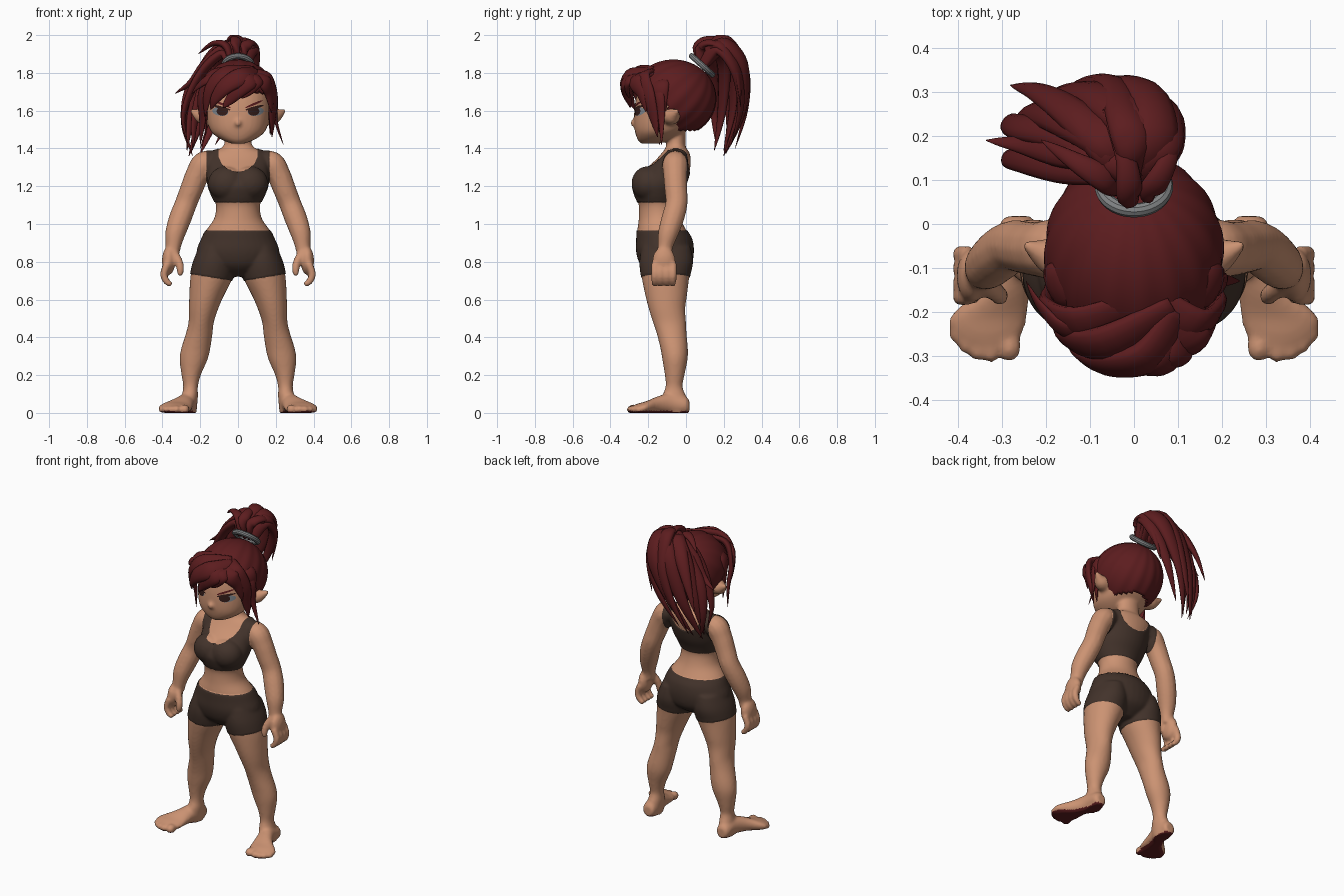
import bpy, bmesh, math
from mathutils import Vector, Matrix
from mathutils.bvhtree import BVHTree

if "Cube" in bpy.data.objects:
    bpy.data.objects.remove(bpy.data.objects["Cube"])


def material(name, rgb):
    m = bpy.data.materials.new(name)
    m.diffuse_color = (*rgb, 1)
    m.use_nodes = True
    m.node_tree.nodes["Principled BSDF"].inputs["Base Color"].default_value = m.diffuse_color
    return m


SKIN = material("skin", (0.60, 0.29, 0.17))
HAIR = material("dark_red_hair", (0.108, 0.012, 0.0135))
CLOTH = material("brown_cloth", (0.056, 0.033, 0.024))
GREY = material("grey_band", (0.22, 0.23, 0.235))
EYE = material("eye_grey", (0.22, 0.25, 0.28))
DARK = material("dark_brown", (0.035, 0.012, 0.01))


def finish(name, bm, mats):
    bmesh.ops.recalc_face_normals(bm, faces=bm.faces)
    me = bpy.data.meshes.new(name)
    bm.to_mesh(me)
    me.polygons.foreach_set("use_smooth", [True] * len(me.polygons))
    ob = bpy.data.objects.new(name, me)
    bpy.context.collection.objects.link(ob)
    for m in mats:
        me.materials.append(m)
    return ob


def spline(rows, steps):
    """Catmull-Rom interpolation of tuples."""
    out = []
    for i in range(len(rows) - 1):
        p = [rows[max(i - 1, 0)], rows[i], rows[i + 1], rows[min(i + 2, len(rows) - 1)]]
        for k in range(steps):
            t = k / steps
            out.append([0.5 * (2 * b + (c - a) * t + (2 * a - 5 * b + 4 * c - d) * t * t
                               + (3 * b - a - 3 * c + d) * t ** 3) for a, b, c, d in zip(*p)])
    return out + [list(rows[-1])]


def loft(bm, rings):
    vs = [[bm.verts.new(p) for p in r] for r in rings]
    for a, b in zip(vs, vs[1:]):
        for i in range(len(a)):
            bm.faces.new((a[i], a[i - 1], b[i - 1], b[i]))
    bm.faces.new(vs[0])
    bm.faces.new(vs[-1][::-1])


def slices(bm, rows, s=1, power=2.0, n=32):
    """Stack of level rings: z, x0, x1, y_front, y_back."""
    rings = []
    for z, x0, x1, y0, y1 in spline(rows, 4):
        ring = []
        for i in range(n):
            a = math.tau * i / n
            c, d = math.cos(a), math.sin(a)
            c = math.copysign(abs(c) ** (2 / power), c)
            d = math.copysign(abs(d) ** (2 / power), d)
            ring.append((s * ((x0 + x1) / 2 + c * (x1 - x0) / 2), (y0 + y1) / 2 + d * (y1 - y0) / 2, z))
        rings.append(ring)
    loft(bm, rings)


def tube(bm, pts, radius, centre=None, flat=1.0, s=1, steps=5, n=12):
    """Tube on a smooth path; flattened towards centre when one is given."""
    path = [Vector(p) for p in spline([p[:3] for p in pts], steps)]
    rings = []
    for i, p in enumerate(path):
        t = (path[min(i + 1, len(path) - 1)] - path[max(i - 1, 0)]).normalized()
        ref = (p - Vector(centre)) if centre else Vector((0, 1, 0.01))
        u = t.cross(ref).normalized()
        v = u.cross(t)
        r = max(radius(i / (len(path) - 1)), 0.0015)
        ring = []
        for k in range(n):
            a = math.tau * k / n
            q = p + u * (r * math.cos(a)) + v * (r * flat * math.sin(a))
            ring.append((s * q.x, q.y, min(q.z, 2.0)))
        rings.append(ring)
    loft(bm, rings)


def limb(bm, pts, s):
    radii = [x[0] for x in spline([(p[3],) for p in pts], 5)]
    tube(bm, pts, lambda t: radii[round(t * (len(radii) - 1))], s=s)


def ball(bm, c, r):
    bmesh.ops.create_uvsphere(bm, u_segments=20, v_segments=12, radius=1,
                              matrix=Matrix.Translation(c) @ Matrix.Diagonal((*r, 1)))


# Body volumes: torso and head
bm = bmesh.new()
torso = [(.725, .07, -.17, -.05), (.78, .18, -.235, .02), (.85, .215, -.26, .038), (.92, .192, -.26, .03),
         (.965, .17, -.258, .003), (1.03, .126, -.25, -.03), (1.1, .117, -.25, -.045), (1.15, .139, -.27, -.03),
         (1.21, .16, -.28, .0), (1.28, .161, -.225, .02), (1.34, .166, -.16, .025), (1.38, .145, -.125, .018),
         (1.405, .085, -.108, .0), (1.45, .07, -.1, -.003), (1.55, .07, -.11, .0)]
slices(bm, [(z, -w, w, a, b) for z, w, a, b in torso])
head = [(1.425, .03, -.235, -.15), (1.445, .085, -.255, -.08), (1.48, .135, -.268, -.02), (1.52, .157, -.275, .03),
        (1.58, .17, -.275, .08), (1.65, .175, -.268, .1), (1.72, .17, -.25, .11), (1.8, .125, -.2, .07),
        (1.84, .06, -.14, .0)]
slices(bm, [(z, -w, w, a, b) for z, w, a, b in head], power=2.25)
ball(bm, (0, -.275, 1.535), (.02, .02, .02))

leg = [(.88, .04, .2, -.23, .02), (.8, .02, .235, -.243, .034), (.72, .026, .252, -.235, .018),
       (.62, .075, .258, -.215, .005), (.55, .105, .26, -.197, -.004), (.48, .128, .262, -.175, 0),
       (.42, .135, .276, -.155, .003), (.34, .147, .301, -.135, .01), (.28, .162, .309, -.125, .008),
       (.2, .197, .299, -.112, -.008), (.14, .212, .29, -.108, -.018), (.09, .212, .298, -.125, 0),
       (.04, .216, .304, -.13, .017), (0, .22, .3, -.12, .012)]
arm = [(.11, -.05, 1.33, .045), (.175, -.057, 1.32, .068), (.215, -.057, 1.26, .064), (.244, -.054, 1.19, .061),
       (.275, -.05, 1.11, .059), (.306, -.07, 1.03, .06), (.332, -.095, .95, .054), (.343, -.11, .88, .041),
       (.352, -.115, .83, .04)]
foot = [(.018, .262, .035, .025, .03), (0, .264, .04, .042, .045), (-.08, .27, .05, .047, .055),
        (-.15, .295, .042, .06, .046), (-.21, .33, .028, .088, .034), (-.25, .333, .022, .08, .029),
        (-.28, .33, .018, .055, .022)]
toes = [(.283, -.278, .027), (.325, -.287, .022), (.355, -.285, .02), (.382, -.27, .019), (.403, -.248, .018)]
for s in (-1, 1):
    slices(bm, leg, s)
    limb(bm, arm, s)
    ball(bm, (s * .06, -.2, 1.215), (.096, .085, .088))
    # Feet with toes
    loft(bm, [[(s * (x + rx * math.cos(k * math.tau / 20)), y, z + rz * math.sin(k * math.tau / 20))
               for k in range(20)] for y, x, z, rx, rz in spline(foot, 4)])
    for x, y, r in toes:
        ball(bm, (s * x, y, .018), (r, r * 1.3, r))
    # Hands with curled fingers
    ball(bm, (s * .367, -.117, .805), (.036, .062, .075))
    for y in (-.166, -.134, -.1, -.069):
        limb(bm, [(.375, y, .79, .02), (.393, y, .735, .02), (.378, y, .695, .018), (.352, y, .678, .014)], s)
    limb(bm, [(.345, -.13, .85, .026), (.313, -.155, .8, .022), (.305, -.165, .755, .02), (.31, -.165, .725, .013)], s)
    # Pointed ears
    limb(bm, [(.15, -.085, 1.57, .048), (.19, -.072, 1.572, .044), (.22, -.06, 1.585, .027), (.25, -.045, 1.603, .008)], s)

# Fuse the volumes into one smooth skin
body = finish("body", bm, [SKIN, CLOTH, HAIR])
mod = body.modifiers.new("fuse", 'REMESH')
mod.mode = 'VOXEL'
mod.voxel_size = 0.0085
mod = body.modifiers.new("soften", 'SMOOTH')
mod.factor = 0.5
mod.iterations = 7
fused = bpy.data.meshes.new_from_object(body.evaluated_get(bpy.context.evaluated_depsgraph_get()))
body.modifiers.clear()
bm = bmesh.new()
bm.from_mesh(fused)
for v in bm.verts:
    v.co.z = max(v.co.z, 0)


# Clean garment edges: cut along planes inside a band of heights
def cut(co, no, z0, z1, reach):
    faces = []
    for f in bm.faces:
        c = f.calc_center_median()
        if z0 < c.z < z1 and abs(c.x) < reach:
            faces.append(f)
    edges = {e for f in faces for e in f.edges}
    verts = {v for f in faces for v in f.verts}
    bmesh.ops.bisect_plane(bm, geom=[*verts, *edges, *faces], plane_co=co, plane_no=no)


scoop = []
for k in range(9):
    a = math.pi * k / 8
    no = Vector((math.cos(a) / .102, 0, -math.sin(a) / .095)).normalized()
    scoop.append((Vector((.102 * math.cos(a), 0, 1.372 - .095 * math.sin(a))), no))
cut((0, 0, .965), (0, 0, 1), .9, 1, .25)
cut((0, 0, 1.115), (0, 0, 1), 1.05, 1.17, .17)
for s in (-1, 1):
    cut((0, 0, .695), (-.16 * s, 0, 1), .66, .78, .275)
    cut((.166 * s, 0, 0), (1, 0, 0), 1.11, 1.43, .2)
for co, no in scoop:
    cut(co, no, 1.25, 1.43, .15)

# Colour shorts, top and soles
bm.normal_update()
for f in bm.faces:
    c = f.calc_center_median()
    x = abs(c.x)
    shorts = .695 + .16 * x < c.z < .965 and x < .27
    neckline = all((c - co).dot(no) < 0 for co, no in scoop)
    top = 1.115 < c.z < 1.42 and x < .166 and not neckline
    sole = c.z < .011 and f.normal.z < -.5
    f.material_index = 1 if shorts or top else 2 if sole else 0
    f.smooth = True
for v in [v for v in bm.verts if all(f.material_index == 1 for f in v.link_faces)]:
    v.co += v.normal * .004
bm.to_mesh(body.data)
tree = BVHTree.FromBMesh(bm)


# Face details as thin plates laid on the face
def plate(name, x, z, rx, rz, rot, off, mat):
    pb = bmesh.new()
    rings = []
    for j in range(5):
        ring = []
        for i in range(24):
            a, r = math.tau * i / 24, max(j / 4, .01)
            u, w = rx * r * math.cos(a), rz * r * math.sin(a)
            px, pz = x + u * math.cos(rot) - w * math.sin(rot), z + u * math.sin(rot) + w * math.cos(rot)
            hit = tree.ray_cast(Vector((px, -1, pz)), Vector((0, 1, 0)))[0]
            ring.append(pb.verts.new((px, (hit.y if hit else -.2) - off, pz)))
        rings.append(ring)
    for a, b in zip(rings, rings[1:]):
        for i in range(24):
            pb.faces.new((a[i - 1], a[i], b[i], b[i - 1]))
    finish(name, pb, [mat])


for s, side in ((-1, "right"), (1, "left")):
    plate(side + "_eye", s * .094, 1.595, .043, .022, .15 * s, .002, EYE)
    plate(side + "_iris", s * .083, 1.597, .03, .024, 0, .004, DARK)
    plate(side + "_lashes", s * .088, 1.616, .05, .007, .25 * s, .006, DARK)
    plate(side + "_brow", s * .085, 1.635, .05, .006, .4 * s, .005, HAIR)

# Hair cap: grooved shell with its pole at the hair tie
bm = bmesh.new()
bmesh.ops.create_uvsphere(bm, u_segments=96, v_segments=40, radius=1)
tilt = Matrix.Rotation(math.radians(-42), 3, 'X')
for v in bm.verts:
    g = 1 + .012 * math.sin(16 * math.atan2(v.co.y, v.co.x)) * (1 - v.co.z ** 2)
    d = tilt @ v.co
    v.co = Vector((d.x * .203 * g, -.065 + d.y * .225 * g, 1.665 + d.z * .205 * g))
gone = []
for f in bm.faces:
    c = f.calc_center_median()
    if c.z < 1.495 or (c.y < -.1 and c.z < 1.7 - max(0, c.y + .2) * .5):
        gone.append(f)
bmesh.ops.delete(bm, geom=gone, context='FACES')
cap = finish("hair_cap", bm, [HAIR])
mod = cap.modifiers.new("thickness", 'SOLIDIFY')
mod.thickness = .02
mod.offset = -1


def locks(name, table, centre, flat, start):
    hb = bmesh.new()
    for w, *pts in table:
        if start:
            pts = [(pts[0][0] * .6, .085, 1.84)] + pts
        tube(hb, pts, lambda t: w * min(1, .6 + 1.3 * t) * (1 - t ** 2.5), centre, flat, steps=6)
    finish(name, hb, [HAIR])


# Fringe swept across the forehead from a parting
HEAD = (0, -.06, 1.64)
locks("fringe", [
    (.058, (.1, -.2, 1.8), (.03, -.3, 1.785), (-.06, -.318, 1.735), (-.12, -.295, 1.665), (-.145, -.27, 1.605)),
    (.056, (.09, -.19, 1.81), (-.06, -.27, 1.795), (-.15, -.26, 1.71), (-.175, -.22, 1.57)),
    (.047, (.11, -.21, 1.78), (.07, -.31, 1.76), (.01, -.322, 1.71), (-.05, -.3, 1.65), (-.08, -.295, 1.615)),
    (.04, (.11, -.21, 1.78), (.1, -.3, 1.76), (.065, -.31, 1.71), (.02, -.3, 1.665)),
    (.05, (.09, -.18, 1.8), (.135, -.265, 1.76), (.165, -.235, 1.69), (.178, -.21, 1.59)),
], HEAD, .5, False)

# Side locks in front of the ears
locks("side_locks", [
    (.052, (.03, -.17, 1.81), (-.12, -.225, 1.79), (-.185, -.2, 1.68), (-.188, -.165, 1.55), (-.2, -.14, 1.42)),
    (.052, (.05, -.17, 1.81), (.14, -.23, 1.78), (.182, -.2, 1.68), (.182, -.17, 1.56), (.18, -.15, 1.46)),
    (.06, (-.08, -.12, 1.77), (-.168, -.14, 1.73), (-.178, -.135, 1.63), (-.17, -.135, 1.47)),
    (.06, (.08, -.12, 1.77), (.168, -.14, 1.73), (.178, -.135, 1.63), (.17, -.135, 1.47)),
    (.028, (.12, -.17, 1.77), (.195, -.14, 1.68), (.2, -.13, 1.55), (.24, -.13, 1.42)),
    (.03, (-.05, -.22, 1.79), (-.15, -.24, 1.77), (-.21, -.19, 1.73), (-.245, -.13, 1.69)),
], HEAD, .42, False)

# Ponytail swept to one side
TAIL = (-.1, .08, 1.65)
locks("ponytail", [
    (.065, (.02, .2, 1.95), (-.08, .285, 1.84), (-.18, .285, 1.6), (-.26, .2, 1.36)),
    (.058, (-.05, .18, 1.94), (-.16, .24, 1.84), (-.24, .25, 1.62), (-.27, .2, 1.39)),
    (.06, (.05, .19, 1.95), (.02, .3, 1.84), (-.1, .3, 1.6), (-.2, .21, 1.37)),
    (.05, (.07, .17, 1.93), (.07, .26, 1.82), (-.01, .29, 1.62), (-.12, .24, 1.42)),
    (.055, (-.02, .14, 1.94), (-.13, .2, 1.84), (-.22, .19, 1.6), (-.24, .15, 1.39)),
    (.045, (-.06, .14, 1.93), (-.16, .2, 1.84), (-.26, .22, 1.7), (-.285, .23, 1.52), (-.24, .2, 1.36)),
    (.05, (0, .16, 1.965), (-.02, .24, 1.95), (-.05, .315, 1.8), (-.12, .315, 1.6), (-.2, .26, 1.4)),
], TAIL, .6, True)
locks("ponytail_tufts", [
    (.045, (-.08, .15, 1.92), (-.17, .165, 1.85), (-.25, .18, 1.75), (-.335, .19, 1.69)),
    (.042, (-.08, .12, 1.9), (-.17, .13, 1.83), (-.25, .145, 1.7), (-.29, .15, 1.56), (-.265, .16, 1.42)),
    (.05, (-.05, .16, 1.94), (-.14, .25, 1.88), (-.22, .3, 1.74), (-.28, .315, 1.58)),
    (.035, (-.06, .1, 1.94), (-.13, .14, 1.955), (-.21, .19, 1.9)),
    (.04, (.05, .14, 1.94), (.085, .2, 1.93), (.08, .27, 1.8), (.04, .29, 1.62)),
    (.034, (.04, .08, 1.94), (.08, .15, 1.955), (.1, .24, 1.88)),
    (.036, (-.01, .07, 1.95), (-.02, .15, 1.98), (-.07, .26, 1.94)),
], TAIL, .6, True)

# Hair tie
bpy.ops.mesh.primitive_torus_add(major_segments=40, minor_segments=10, major_radius=.073, minor_radius=.016,
                                 location=(0, .085, 1.84), rotation=(math.radians(-42), 0, 0))
tie = bpy.context.object
tie.name = "hair_tie"
tie.data.materials.append(GREY)
bpy.ops.object.shade_smooth_by_angle()
